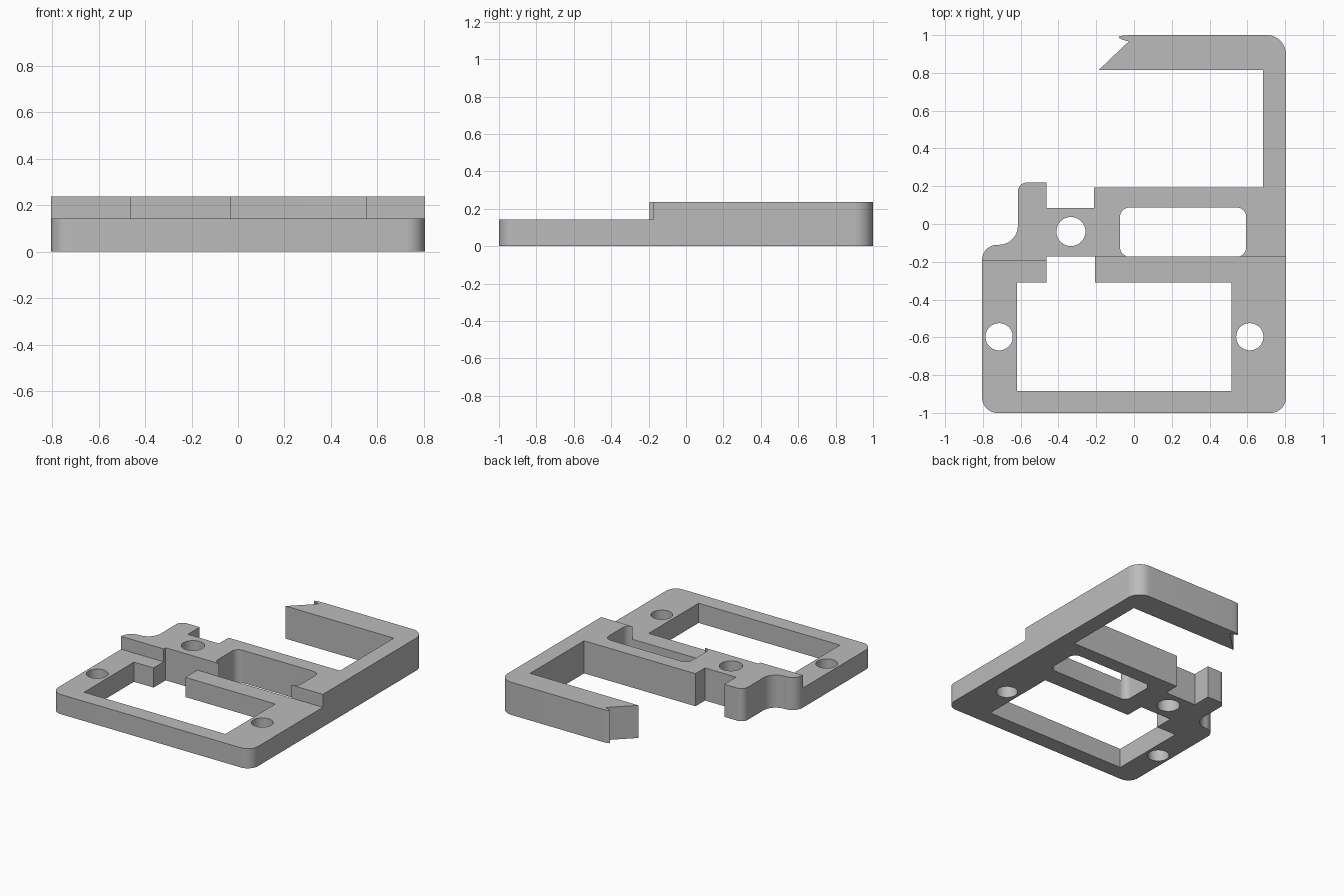
import bpy, bmesh, math
from mathutils import Vector

cube = bpy.data.objects.get("Cube")
if cube:
    bpy.data.objects.remove(cube, do_unlink=True)

HEIGHT, LOW = 0.237, 0.143

grey = bpy.data.materials.new("plain grey")
grey.use_nodes = True
grey.diffuse_color = (0.5, 0.5, 0.5, 1)
grey.node_tree.nodes["Principled BSDF"].inputs["Base Color"].default_value = (0.5, 0.5, 0.5, 1)


def rounded(corners, steps=12):
    """Loop of (x, y[, radius]) right-angled corners, filleted where a radius is given."""
    pts = [Vector(c[:2]) for c in corners]
    loop = []
    for i, c in enumerate(corners):
        p = pts[i]
        if len(c) < 3:
            loop.append(p)
            continue
        r = c[2]
        a = (pts[i - 1] - p).normalized()
        b = (pts[(i + 1) % len(pts)] - p).normalized()
        centre = p + (a + b) * r
        for s in range(steps + 1):
            t = math.pi / 2 * s / steps
            loop.append(centre - r * (b * math.cos(t) + a * math.sin(t)))
    return loop


def circle(x, y, r, n=48):
    return [Vector((x + r * math.cos(math.tau * i / n), y + r * math.sin(math.tau * i / n)))
            for i in range(n)]


def prism(name, loops, z0, z1):
    """Extrude an outline, with optional hole loops, from z0 to z1."""
    bm = bmesh.new()
    edges = []
    for loop in loops:
        vs = [bm.verts.new((p.x, p.y, z0)) for p in loop]
        edges += [bm.edges.new((vs[i - 1], vs[i])) for i in range(len(vs))]
    bmesh.ops.triangle_fill(bm, use_beauty=True, use_dissolve=False, edges=edges)
    top = bmesh.ops.extrude_face_region(bm, geom=bm.faces[:], use_keep_orig=True)["geom"]
    bmesh.ops.translate(bm, vec=(0, 0, z1 - z0),
                        verts=[v for v in top if isinstance(v, bmesh.types.BMVert)])
    bmesh.ops.recalc_face_normals(bm, faces=bm.faces[:])
    mesh = bpy.data.meshes.new(name)
    bm.to_mesh(mesh)
    bm.free()
    mesh.materials.append(grey)
    obj = bpy.data.objects.new(name, mesh)
    bpy.context.collection.objects.link(obj)
    return obj


# Outer outline: frame, right arm, hook, crossbar and left lug
outline = rounded([
    (-0.804, -1, 0.08), (0.804, -1, 0.08), (0.804, 1, 0.1),
    (-0.188, 1, 0.186), (0.684, 0.814), (0.684, 0.194),
    (-0.212, 0.194), (-0.212, 0.084), (-0.462, 0.084), (-0.462, 0.22),
    (-0.615, 0.22, 0.05), (-0.615, -0.11, 0.1), (-0.804, -0.11, 0.08)])
# The hook tip is cut square across, below its rounded corner
tip = next(i for i, p in enumerate(outline) if (p - Vector((0.684, 0.814))).length < 1e-5)
outline[tip - 1] = Vector((-0.188, 0.814))

# Through openings
window = rounded([(-0.62, -0.883), (0.517, -0.883), (0.517, -0.31), (-0.207, -0.31),
                  (-0.207, -0.172), (-0.462, -0.172), (-0.462, -0.31), (-0.62, -0.31)])
slot = rounded([(-0.074, -0.173, 0.05), (0.594, -0.173, 0.05),
                (0.594, 0.087, 0.05), (-0.074, 0.087, 0.05)])
holes = [circle(-0.334, -0.04, 0.077), circle(-0.714, -0.597, 0.072),
         circle(0.613, -0.597, 0.072)]
bracket = prism("bracket", [outline, window, slot] + holes, 0, HEIGHT)

# Lower the front frame to a step
step = rounded([(-1, -1.2), (1, -1.2), (1, -0.1725), (-0.334, -0.1725),
                (-0.334, -0.194), (-1, -0.194)])
cutter = prism("step_cutter", [step], LOW, 0.5)
cutter.hide_render = True
cut = bracket.modifiers.new("step", "BOOLEAN")
cut.operation, cut.solver, cut.object = "DIFFERENCE", "EXACT", cutter

bpy.ops.object.select_all(action="DESELECT")
bracket.select_set(True)
bpy.context.view_layer.objects.active = bracket
bpy.ops.object.modifier_apply(modifier=cut.name)
bpy.data.objects.remove(cutter, do_unlink=True)

# Merge the flat faces, keeping the fillets smooth
bm = bmesh.new()
bm.from_mesh(bracket.data)
bmesh.ops.remove_doubles(bm, verts=bm.verts[:], dist=1e-5)
bmesh.ops.dissolve_limit(bm, angle_limit=0.01, verts=bm.verts[:], edges=bm.edges[:])
bmesh.ops.triangulate(bm, faces=[f for f in bm.faces if len(f.verts) > 4])
bm.to_mesh(bracket.data)
bm.free()
bpy.ops.object.shade_smooth_by_angle(angle=math.radians(30))
